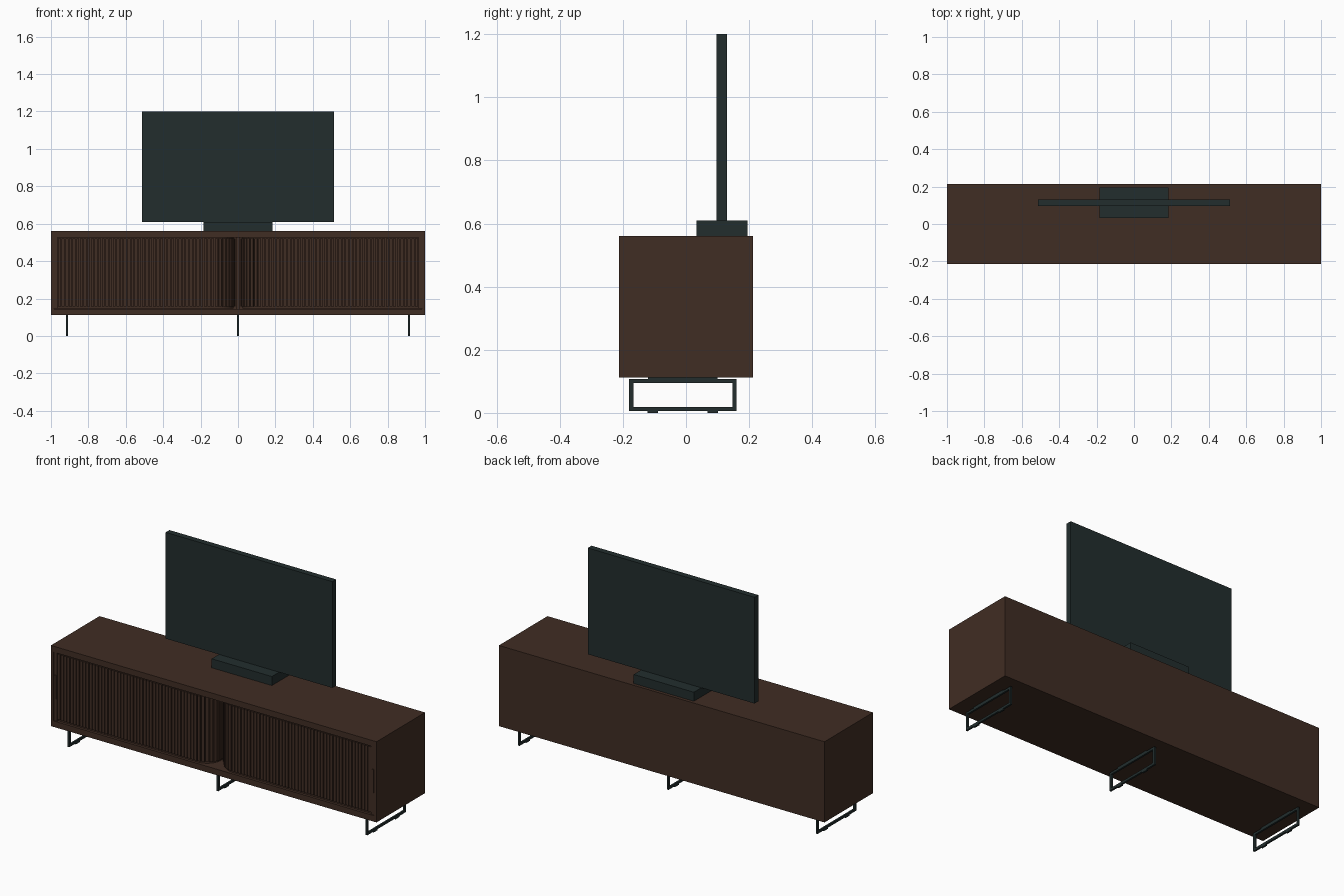
import bpy, bmesh, math
from mathutils import Matrix, Vector

if "Cube" in bpy.data.objects:
    bpy.data.objects.remove(bpy.data.objects["Cube"])


def material(name, rgb):
    m = bpy.data.materials.new(name)
    m.diffuse_color = (*rgb, 1)
    m.use_nodes = True
    m.node_tree.nodes["Principled BSDF"].inputs["Base Color"].default_value = m.diffuse_color
    return m


WOOD = material("dark walnut", (0.051, 0.026, 0.017))
METAL = material("charcoal teal", (0.016, 0.027, 0.027))


def finish(name, bm, mat):
    bmesh.ops.recalc_face_normals(bm, faces=bm.faces[:])
    me = bpy.data.meshes.new(name)
    bm.to_mesh(me)
    bm.free()
    me.materials.append(mat)
    ob = bpy.data.objects.new(name, me)
    bpy.context.collection.objects.link(ob)
    return ob


def add_box(bm, lo, hi, rot=Matrix.Identity(4)):
    lo, hi = Vector(lo), Vector(hi)
    size = hi - lo
    mat = rot @ Matrix.Translation((lo + hi) / 2) @ Matrix.Diagonal((*size, 1))
    bmesh.ops.create_cube(bm, size=1, matrix=mat)


def box(name, lo, hi, mat):
    bm = bmesh.new()
    add_box(bm, lo, hi)
    return finish(name, bm, mat)


# Cabinet carcass
Y = 0.213
box("top_panel", (-1, -Y, 0.527), (1, Y, 0.56), WOOD)
box("bottom_panel", (-1, -Y, 0.112), (1, Y, 0.145), WOOD)
box("back_panel", (-0.985, Y - 0.014, 0.145), (0.985, Y, 0.527), WOOD)
box("centre_divider", (-0.008, -0.12, 0.145), (0.008, Y - 0.014, 0.527), WOOD)
for s, side in ((-1, "left"), (1, "right")):
    a, b = sorted((s * 0.985, s))
    box(side + "_side_panel", (a, -Y, 0.145), (b, Y, 0.527), WOOD)

# Sliding tambour doors: straight front, then a quarter turn back into the cabinet
FRONT, X0, X1, R, TAIL = -0.2, 0.964, 0.108, 0.085, 0.1
STRAIGHT, ARC = X0 - X1, R * math.pi / 2


def path(d):
    """Position and turn angle at distance d along the right door."""
    if d < STRAIGHT:
        return X0 - d, FRONT, 0
    if d < STRAIGHT + ARC:
        t = (d - STRAIGHT) / R
        return X1 - R * math.sin(t), FRONT + R * (1 - math.cos(t)), t
    return X1 - R, FRONT + R + d - STRAIGHT - ARC, math.pi / 2


def door(s, side):
    # Flexible backing strip, visible as rails above and below the slats
    stops = [0] + [STRAIGHT + ARC * i / 12 for i in range(13)]
    stops.append(STRAIGHT + ARC + TAIL)
    bm = bmesh.new()
    outer, inner = [], []
    for d in stops:
        x, y, t = path(d)
        outer.append((s * x, y))
        inner.append((s * (x + 0.008 * math.sin(t)), y + 0.008 * math.cos(t)))
    for i in range(len(stops) - 1):
        quad = (outer[i], outer[i + 1], inner[i + 1], inner[i])
        f = bm.faces.new([bm.verts.new((*p, 0.146)) for p in quad])
        ext = bmesh.ops.extrude_face_region(bm, geom=[f])["geom"]
        bmesh.ops.translate(bm, vec=(0, 0, 0.38),
                            verts=[v for v in ext if isinstance(v, bmesh.types.BMVert)])
    finish(side + "_door_backing", bm, WOOD)

    # Vertical slats
    bm = bmesh.new()
    pitch = 0.0195
    for i in range(int((STRAIGHT + ARC + TAIL) / pitch)):
        x, y, t = path((i + 0.5) * pitch)
        rot = Matrix.Translation((s * x, y, 0)) @ Matrix.Rotation(-s * t, 4, 'Z')
        add_box(bm, (-0.0078, -0.009, 0.157), (0.0078, 0.001, 0.52), rot)
    finish(side + "_door_slats", bm, WOOD)

    # Flat end stile and its pull
    a, b = sorted((s * 0.965, s * 0.985))
    box(side + "_door_stile", (a, -0.209, 0.146), (b, -0.192, 0.526), WOOD)
    a, b = sorted((s * 0.97, s * 0.982))
    box(side + "_door_handle", (a, -0.213, 0.27), (b, -0.207, 0.4), WOOD)


door(-1, "left")
door(1, "right")

# Metal sled legs with mounting plate and floor pads
for x, name in ((-0.915, "left"), (0, "centre"), (0.915, "right")):
    bm = bmesh.new()
    h = 0.005
    add_box(bm, (x - h, -0.18, 0.095), (x + h, 0.16, 0.107))
    add_box(bm, (x - h, -0.18, 0.006), (x + h, 0.16, 0.019))
    for y in (-0.18, 0.147):
        add_box(bm, (x - h, y, 0.019), (x + h, y + 0.013, 0.095))
    add_box(bm, (x - h, -0.12, 0.107), (x + h, 0.1, 0.112))
    for y in (-0.105, 0.085):
        add_box(bm, (x - h, y - 0.017, 0), (x + h, y + 0.017, 0.006))
    finish(name + "_sled_leg", bm, METAL)

# Television
box("screen", (-0.512, 0.097, 0.61), (0.512, 0.13, 1.2), METAL)
box("screen_base", (-0.185, 0.033, 0.56), (0.185, 0.195, 0.61), METAL)
